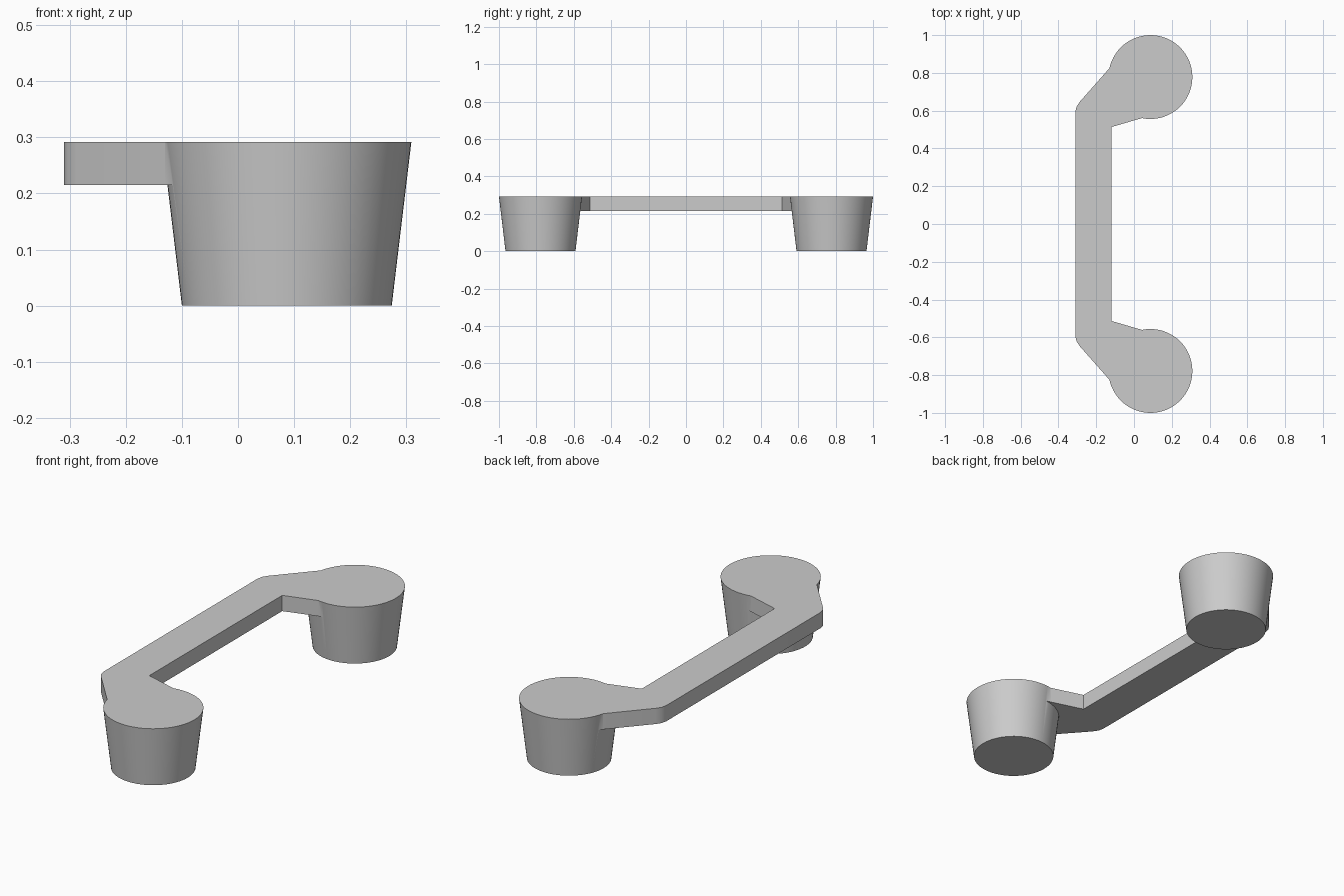
import bpy, bmesh
from mathutils import Matrix

TOP, BAR_BOTTOM = 0.292, 0.215
CUP_X, CUP_Y = 0.087, 0.778
R_TOP, R_BOTTOM = 0.222, 0.187

cube = bpy.data.objects.get("Cube")
if cube:
    bpy.data.objects.remove(cube, do_unlink=True)

grey = bpy.data.materials.new("light grey")
grey.use_nodes = True
colour = (0.6, 0.6, 0.6, 1)
grey.diffuse_color = colour
grey.node_tree.nodes["Principled BSDF"].inputs["Base Color"].default_value = colour


def add_object(name, bm):
    bmesh.ops.recalc_face_normals(bm, faces=bm.faces)
    mesh = bpy.data.meshes.new(name)
    bm.to_mesh(mesh)
    bm.free()
    mesh.materials.append(grey)
    obj = bpy.data.objects.new(name, mesh)
    bpy.context.collection.objects.link(obj)
    return obj


# Tapered round post, wider at the top
def add_post(name, side):
    bm = bmesh.new()
    bmesh.ops.create_cone(
        bm, cap_ends=True, segments=64, radius1=R_BOTTOM, radius2=R_TOP, depth=TOP,
        matrix=Matrix.Translation((CUP_X, side * CUP_Y, TOP / 2)))
    return add_object(name, bm)


# Flat grip bar with an angled arm at each end, mirrored front to back
def add_bar():
    half = [(-0.12, 0.513), (0.04, 0.56), (0.1, 0.578), (-0.05, 0.915),
            (-0.13, 0.825), (-0.288, 0.646), (-0.304, 0.622), (-0.31, 0.595)]
    outline = half + [(x, -y) for x, y in reversed(half)]
    bm = bmesh.new()
    face = bm.faces.new([bm.verts.new((x, y, BAR_BOTTOM)) for x, y in outline])
    grown = bmesh.ops.extrude_face_region(bm, geom=[face])["geom"]
    bmesh.ops.translate(bm, vec=(0, 0, TOP - BAR_BOTTOM),
                        verts=[v for v in grown if isinstance(v, bmesh.types.BMVert)])
    return add_object("handle", bm)


# Fuse the posts and the bar into one solid handle
handle = add_bar()
posts = [add_post("back_post", 1), add_post("front_post", -1)]
bpy.context.view_layer.objects.active = handle
handle.select_set(True)
for post in posts:
    post.hide_render = True
    union = handle.modifiers.new("join_" + post.name, "BOOLEAN")
    union.operation = "UNION"
    union.solver = "EXACT"
    union.object = post
    bpy.ops.object.modifier_apply(modifier=union.name)
for post in posts:
    bpy.data.objects.remove(post, do_unlink=True)

bpy.ops.object.select_all(action="DESELECT")
handle.select_set(True)
bpy.context.view_layer.objects.active = handle
bpy.ops.object.shade_smooth_by_angle(angle=0.5)
